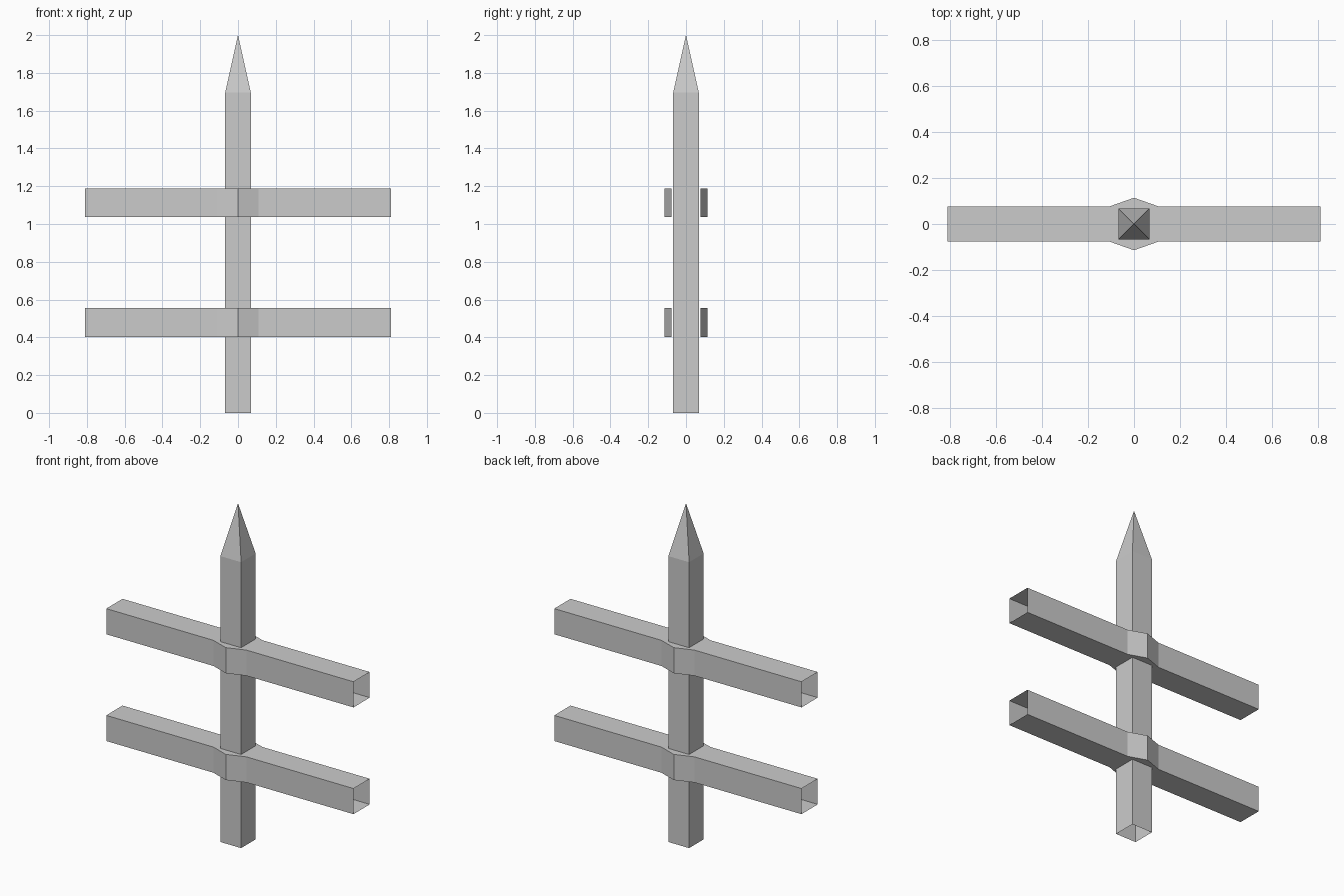
import bpy, bmesh

cube = bpy.data.objects.get("Cube")
if cube:
    bpy.data.objects.remove(cube, do_unlink=True)

grey = bpy.data.materials.new("light_grey")
grey.use_nodes = True
color = (0.6, 0.6, 0.6, 1)
grey.diffuse_color = color
grey.node_tree.nodes["Principled BSDF"].inputs["Base Color"].default_value = color


def open_tube(name, rings, tip=None):
    """Skin consecutive four-corner rings, leaving the ends open unless a tip is given."""
    bm = bmesh.new()
    loops = [[bm.verts.new(p) for p in ring] for ring in rings]
    for a, b in zip(loops, loops[1:]):
        for i in range(4):
            j = (i + 1) % 4
            bm.faces.new((a[i], a[j], b[j], b[i]))
    if tip:
        apex = bm.verts.new(tip)
        for i in range(4):
            bm.faces.new((loops[-1][i], loops[-1][(i + 1) % 4], apex))
    mesh = bpy.data.meshes.new(name)
    bm.to_mesh(mesh)
    bm.free()
    mesh.materials.append(grey)
    obj = bpy.data.objects.new(name, mesh)
    bpy.context.collection.objects.link(obj)
    return obj


# Square post with a pointed top and an open bottom
P = 0.068
corners = ((-P, -P), (P, -P), (P, P), (-P, P))
open_tube("post", [[(x, y, z) for x, y in corners] for z in (0, 1.695)], (0, 0, 2))

# Hollow rails that swell around the post, open at both ends
H = 0.076
stations = ((-0.811, H), (-0.108, H), (0, 0.114), (0.108, H), (0.811, H))
for name, z in (("lower_rail", 0.479), ("upper_rail", 1.112)):
    open_tube(name, [[(x, -w, z - H), (x, w, z - H), (x, w, z + H), (x, -w, z + H)]
                     for x, w in stations])
